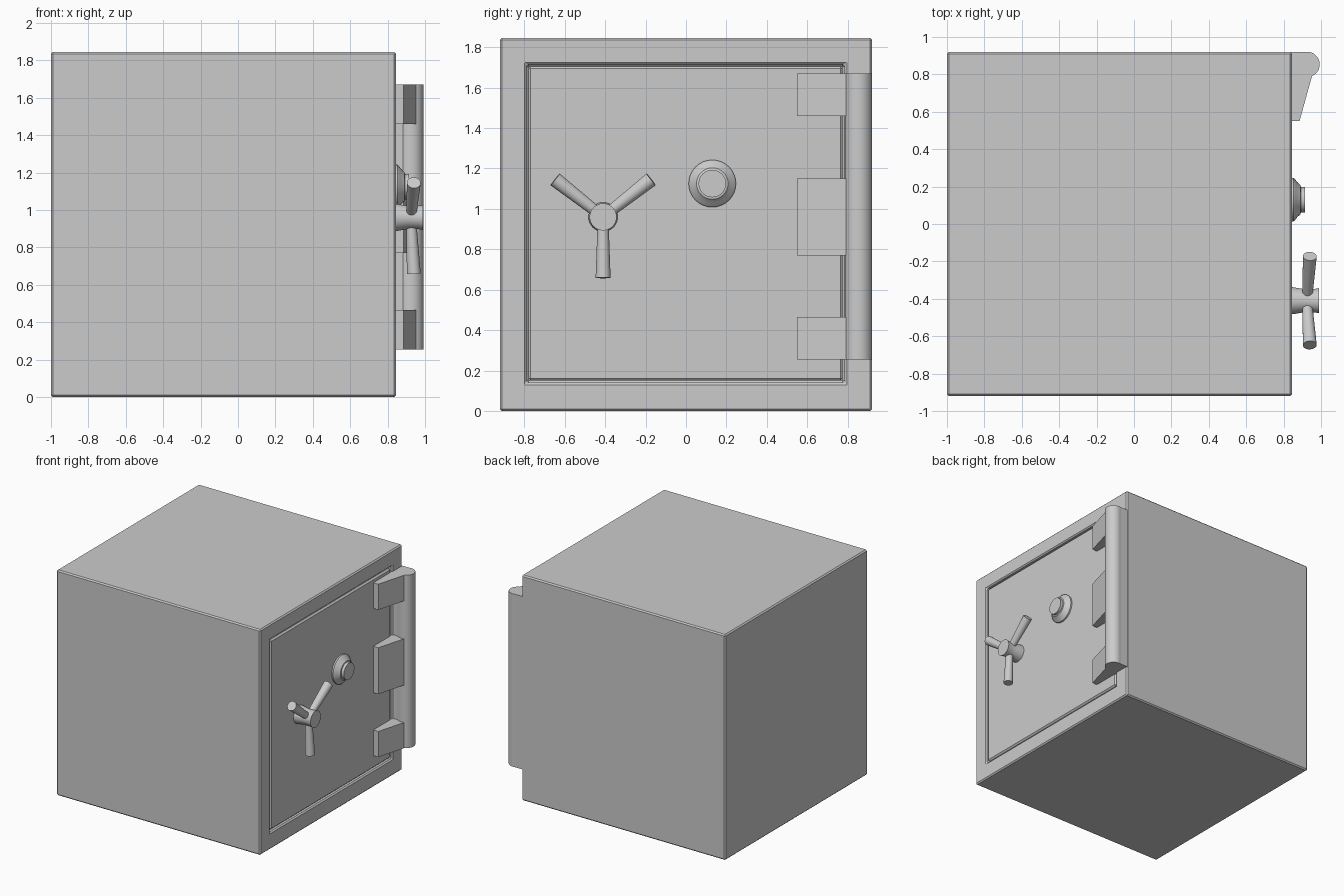
import bpy, bmesh, math
from mathutils import Vector

if "Cube" in bpy.data.objects:
    bpy.data.objects.remove(bpy.data.objects["Cube"])

FACE = 0.84


def finish(name, bm, bevel=0, smooth=False):
    bmesh.ops.recalc_face_normals(bm, faces=bm.faces)
    me = bpy.data.meshes.new(name)
    bm.to_mesh(me)
    bm.free()
    ob = bpy.data.objects.new(name, me)
    bpy.context.collection.objects.link(ob)
    if bevel:
        m = ob.modifiers.new("bevel", 'BEVEL')
        m.width, m.segments = bevel, 1
    if smooth:
        bpy.ops.object.select_all(action='DESELECT')
        ob.select_set(True)
        bpy.context.view_layer.objects.active = ob
        bpy.ops.object.shade_smooth_by_angle(angle=math.radians(30))
    return ob


def rings(bm, loops):
    # skin consecutive rings of points and cap both ends
    vs = [[bm.verts.new(p) for p in loop] for loop in loops]
    n = len(vs[0])
    for a, b in zip(vs, vs[1:]):
        for i in range(n):
            j = (i + 1) % n
            bm.faces.new((a[i], a[j], b[j], b[i]))
    bm.faces.new(vs[0])
    bm.faces.new(vs[-1])


def rect(x, y0, y1, z0, z1):
    return [(x, y0, z0), (x, y1, z0), (x, y1, z1), (x, y0, z1)]


def lathe(name, origin, axis, profile, n=32):
    # turned part: profile is (distance along axis, radius)
    o, a = Vector(origin), Vector(axis).normalized()
    u = a.orthogonal().normalized()
    v = a.cross(u)
    bm = bmesh.new()
    rings(bm, [[o + a * d + (u * math.cos(t) + v * math.sin(t)) * r
                for t in (2 * math.pi * i / n for i in range(n))]
               for d, r in profile])
    return finish(name, bm, smooth=True)


def prism(name, outline, z0, z1):
    bm = bmesh.new()
    rings(bm, [[(x, y, z) for x, y in outline] for z in (z0, z1)])
    return finish(name, bm)


# Safe body with a recessed door opening
opening = (-0.79, 0.785, 0.14, 1.715)
bm = bmesh.new()
rings(bm, [rect(-1, -0.92, 0.92, 0, 1.845), rect(0.845, -0.92, 0.92, 0, 1.845),
           rect(0.845, *opening), rect(0.72, *opening)])
finish("safe_body", bm, 0.01)

# Door
bm = bmesh.new()
door = (-0.78, 0.775, 0.15, 1.705)
rings(bm, [rect(0.70, *door), rect(FACE, *door)])
finish("door", bm, 0.012)

# Hinge barrel, its mounting strip and three tapered leaves
lathe("hinge_barrel", (0.925, 0.853, 0.255), (0, 0, 1), [(0, 0.068), (1.415, 0.068)])
prism("hinge_mount", [(0.83, 0.80), (0.92, 0.80), (0.92, 0.919), (0.83, 0.919)], 0.255, 1.67)
leaf = [(0.83, 0.55), (0.885, 0.55), (0.957, 0.81), (0.92, 0.84), (0.845, 0.80), (0.83, 0.77)]
for i, (z0, z1) in enumerate([(0.255, 0.465), (0.77, 1.15), (1.46, 1.67)]):
    prism(f"hinge_leaf_{i + 1}", leaf, z0, z1)

# Combination dial
lathe("dial", (FACE, 0.13, 1.125), (1, 0, 0),
      [(-0.02, 0.117), (0.012, 0.117), (0.022, 0.108), (0.032, 0.094),
       (0.050, 0.078), (0.052, 0.068), (0.075, 0.068)])

# Handle hub and three flared spokes
lathe("handle_hub", (FACE, -0.41, 0.96), (1, 0, 0),
      [(-0.02, 0.073), (0.01, 0.072), (0.07, 0.062), (0.12, 0.062), (0.15, 0.067)])
for i, deg in enumerate((38, 142, 270)):
    t = math.radians(deg)
    lathe(f"handle_spoke_{i + 1}", (0.925, -0.41, 0.96),
          (0.05, math.cos(t), math.sin(t)), [(0.02, 0.027), (0.302, 0.037)], 24)
